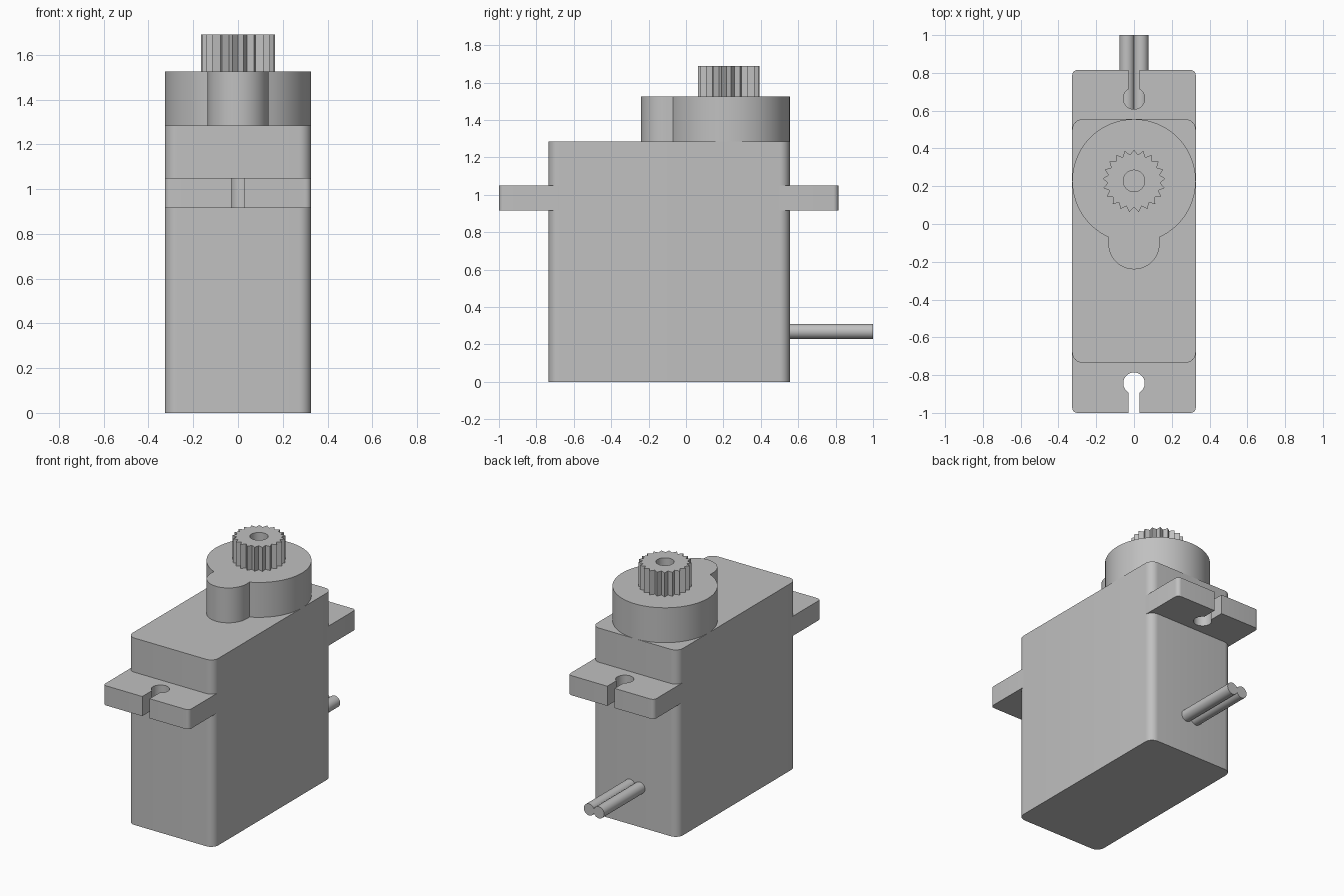
import bpy, bmesh
from math import pi, sin, cos, asin, radians
from mathutils import Matrix

cube = bpy.data.objects.get("Cube")
if cube:
    bpy.data.objects.remove(cube, do_unlink=True)

grey = bpy.data.materials.new("plain_grey")
grey.use_nodes = True
COLOR = (0.53, 0.53, 0.53, 1)
grey.diffuse_color = COLOR
next(n for n in grey.node_tree.nodes if n.type == 'BSDF_PRINCIPLED').inputs["Base Color"].default_value = COLOR


def arc(cx, cy, r, a0, a1, n):
    """Points along an arc, both ends included."""
    return [(cx + r * cos(a0 + (a1 - a0) * i / n),
             cy + r * sin(a0 + (a1 - a0) * i / n)) for i in range(n + 1)]


def finish(name, bm, matrix=None):
    if matrix:
        bm.transform(matrix)
    bmesh.ops.recalc_face_normals(bm, faces=bm.faces)
    mesh = bpy.data.meshes.new(name)
    bm.to_mesh(mesh)
    bm.free()
    mesh.materials.append(grey)
    obj = bpy.data.objects.new(name, mesh)
    bpy.context.collection.objects.link(obj)
    bpy.ops.object.select_all(action='DESELECT')
    obj.select_set(True)
    bpy.context.view_layer.objects.active = obj
    bpy.ops.object.shade_smooth_by_angle(angle=radians(30))
    return obj


def prism(name, outline, z0, z1, matrix=None):
    """Extrude a closed outline from z0 to z1."""
    bm = bmesh.new()
    low = [bm.verts.new((x, y, z0)) for x, y in outline]
    high = [bm.verts.new((x, y, z1)) for x, y in outline]
    bm.faces.new(low)
    bm.faces.new(high)
    for i in range(len(low)):
        j = (i + 1) % len(low)
        bm.faces.new((low[i], low[j], high[j], high[i]))
    return finish(name, bm, matrix)


W = 0.327                      # half width
FRONT, BACK = -0.735, 0.555    # case ends
R = 0.055                      # case corner radius
TOP = 1.285

# Case with rounded vertical corners
case = []
for k, (x, y) in enumerate([(W - R, BACK - R), (R - W, BACK - R),
                            (R - W, FRONT + R), (W - R, FRONT + R)]):
    case += arc(x, y, R, k * pi / 2, (k + 1) * pi / 2, 8)
prism("case", case, 0, TOP)


# Mounting tabs with keyhole slots
def mounting_tab(name, root, hole, tip, side):
    r, slot, corner = 0.057, 0.028, 0.027
    a = asin(slot / r)
    half = arc(0, hole, r, -pi / 2, pi / 2 - a, 16)
    half += [(slot, tip)]
    half += arc(W - corner, tip - corner, corner, pi / 2, 0, 6)
    half += [(W, root)]
    # mirrored half; the two halves share the point at the bottom of the hole
    outline = half + [(-x, y) for x, y in reversed(half[1:])]
    prism(name, [(x, y * side) for x, y in outline], 0.915, 1.05)


mounting_tab("back_tab", BACK - R, 0.665, 0.815, 1)
mounting_tab("front_tab", -FRONT - R, 0.843, 1.0, -1)

# Gear housing: large disc with a small rounded lobe in front
AXIS, LOBE = 0.228, 0.136
a = asin(LOBE / W)
housing = arc(0, AXIS, W, a - pi / 2, 1.5 * pi - a, 72)
housing += arc(0, -0.104, LOBE, pi, 2 * pi, 24)
prism("gear_housing", housing, TOP, 1.525)

# Splined output shaft with a screw hole
TEETH = 21
bm = bmesh.new()
rings = []
for hollow, z in ((False, 1.525), (False, 1.69), (True, 1.69), (True, 1.525)):
    ring = []
    for i in range(TEETH * 2):
        t = pi / 2 + pi * i / TEETH
        r = 0.057 if hollow else (0.139 if i % 2 else 0.166)
        ring.append(bm.verts.new((r * cos(t), AXIS + r * sin(t), z)))
    rings.append(ring)
for k in range(4):
    p, q = rings[k], rings[(k + 1) % 4]
    for i in range(TEETH * 2):
        j = (i + 1) % (TEETH * 2)
        bm.faces.new((p[i], p[j], q[j], q[i]))
finish("output_shaft", bm)

# Pair of wires leaving the back
for name, x in (("left_wire", 0.037), ("right_wire", -0.037)):
    place = Matrix.Translation((x, 0, 0.27)) @ Matrix.Rotation(-pi / 2, 4, 'X')
    prism(name, arc(0, 0, 0.04, 0, 2 * pi, 32)[:-1], BACK - 0.01, 1.0, place)
